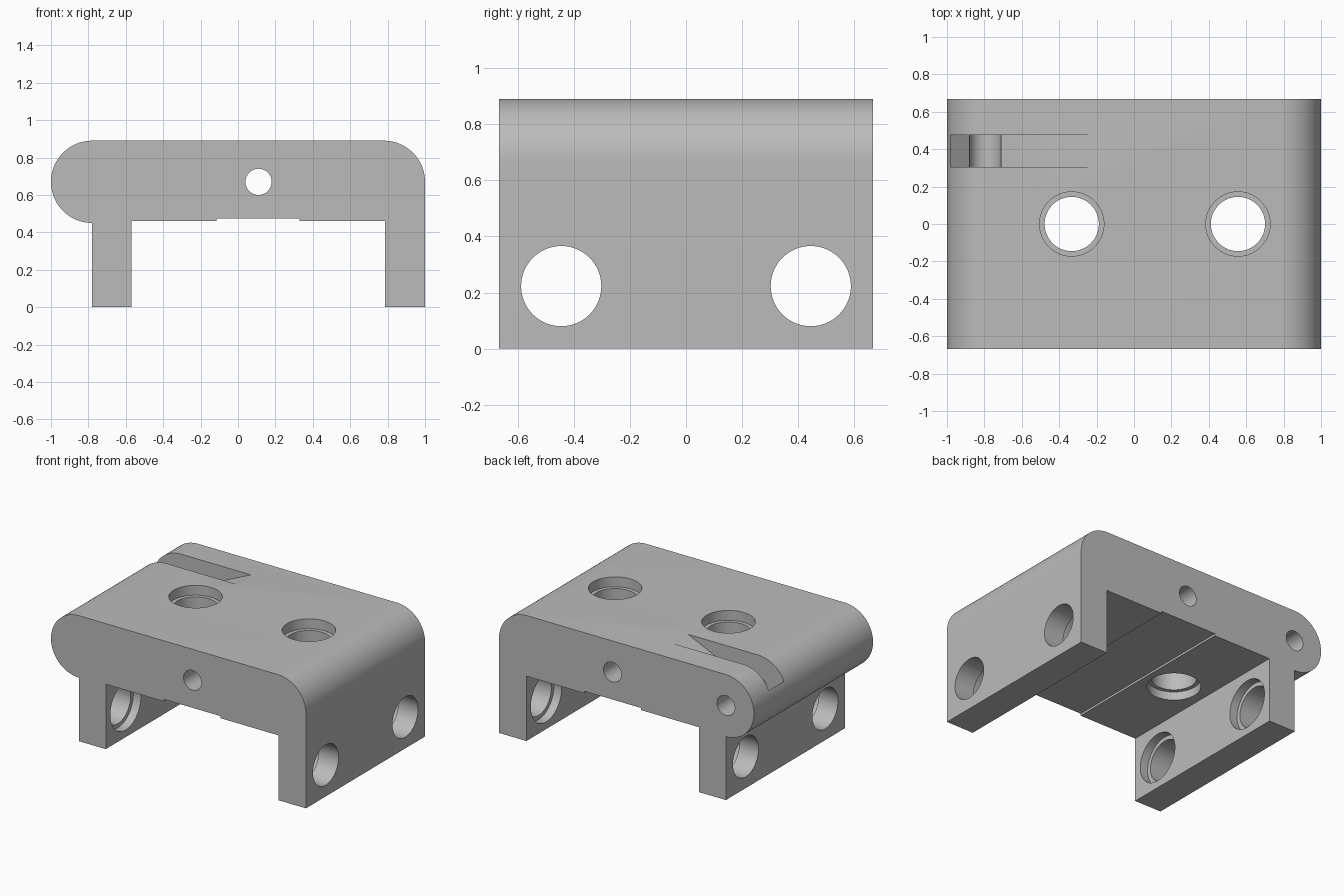
import bpy, bmesh, math
from mathutils import Matrix, Vector

cube = bpy.data.objects.get("Cube")
if cube:
    bpy.data.objects.remove(cube, do_unlink=True)

grey = bpy.data.materials.new("plain grey")
grey.use_nodes = True
GREY = (0.5, 0.5, 0.5, 1)
grey.diffuse_color = GREY
grey.node_tree.nodes["Principled BSDF"].inputs["Base Color"].default_value = GREY

HALF = 0.667      # half depth of the bracket
TOP = 0.89
R = 0.22          # edge radius
AXIS = 0.67       # height of the cross holes


def arc(cx, cz, r, start, end, steps):
    return [(cx + r * math.cos(math.radians(start + (end - start) * i / steps)),
             cz + r * math.sin(math.radians(start + (end - start) * i / steps)))
            for i in range(steps + 1)]


def link(name, bm):
    bmesh.ops.recalc_face_normals(bm, faces=bm.faces)
    mesh = bpy.data.meshes.new(name)
    bm.to_mesh(mesh)
    bm.free()
    mesh.materials.append(grey)
    ob = bpy.data.objects.new(name, mesh)
    bpy.context.collection.objects.link(ob)
    return ob


def extrude_profile(name, points, y0, y1):
    bm = bmesh.new()
    face = bm.faces.new([bm.verts.new((x, y0, z)) for x, z in points])
    out = bmesh.ops.extrude_face_region(bm, geom=[face])
    moved = [g for g in out["geom"] if isinstance(g, bmesh.types.BMVert)]
    bmesh.ops.translate(bm, verts=moved, vec=(0, y1 - y0, 0))
    return link(name, bm)


def cylinder(name, start, end, r):
    a, b = Vector(start), Vector(end)
    bm = bmesh.new()
    turn = (b - a).to_track_quat("Z", "Y").to_matrix().to_4x4()
    bmesh.ops.create_cone(bm, cap_ends=True, segments=64, radius1=r, radius2=r,
                          depth=(b - a).length,
                          matrix=Matrix.Translation((a + b) / 2) @ turn)
    return link(name, bm)


# Body: rounded roof, two legs, shallow underside groove
body_profile = (
    arc(1 - R, TOP - R, R, 0, 90, 24)
    + arc(-1 + R, AXIS, R, 90, 270, 48)
    + [(-0.78, 0), (-0.57, 0), (-0.57, 0.46), (-0.115, 0.46), (-0.115, 0.475),
       (0.33, 0.475), (0.33, 0.46), (0.785, 0.46), (0.785, 0), (1, 0)])
body = extrude_profile("bracket_body", body_profile, -HALF, HALF)

cutters = []

# Roof holes with a shallow wider bore at each end
for x in (-0.333, 0.556):
    cutters += [cylinder("roof_hole", (x, 0, 0.3), (x, 0, 1), 0.145),
                cylinder("roof_bore_top", (x, 0, TOP - 0.07), (x, 0, 1), 0.172),
                cylinder("roof_bore_under", (x, 0, 0.3), (x, 0, 0.52), 0.172)]

# Leg holes, wider on the inner faces
for y in (-0.445, 0.445):
    for outer, inner in ((-0.78, -0.57), (1, 0.785)):
        out = math.copysign(0.1, outer)
        step = math.copysign(0.06, outer)
        cutters += [
            cylinder("leg_hole", (inner - out, y, 0.223), (outer + out, y, 0.223), 0.143),
            cylinder("leg_bore", (inner - out, y, 0.223), (inner + step, y, 0.223), 0.172)]

# Cross holes through the roof and into the rounded edge
cutters.append(cylinder("cross_hole", (0.11, -1, AXIS), (0.11, 1, AXIS), 0.07))
cutters.append(cylinder("pin_hole", (-0.78, 0.15, AXIS), (-0.78, 1, AXIS), 0.07))

# Lever slot: ramp down to a rounded seat, then up and out of the edge
slot_profile = ([(-0.23, 1), (-0.23, TOP)]
                + arc(-0.795, AXIS, 0.085, 0, -180, 16)
                + [(-1.03, 0.8), (-1.03, 1)])
cutters.append(extrude_profile("lever_slot", slot_profile, 0.305, 0.475))

# Cut everything, then remove the cutters
for cut in cutters:
    mod = body.modifiers.new(cut.name, "BOOLEAN")
    mod.operation = "DIFFERENCE"
    mod.solver = "EXACT"
    mod.object = cut
bpy.context.view_layer.update()
graph = bpy.context.evaluated_depsgraph_get()
body_mesh = bpy.data.meshes.new_from_object(body.evaluated_get(graph))
body.modifiers.clear()
body.data = body_mesh
for cut in cutters:
    bpy.data.objects.remove(cut, do_unlink=True)

bpy.ops.object.select_all(action="DESELECT")
body.select_set(True)
bpy.context.view_layer.objects.active = body
bpy.ops.object.shade_smooth_by_angle(angle=math.radians(25))
